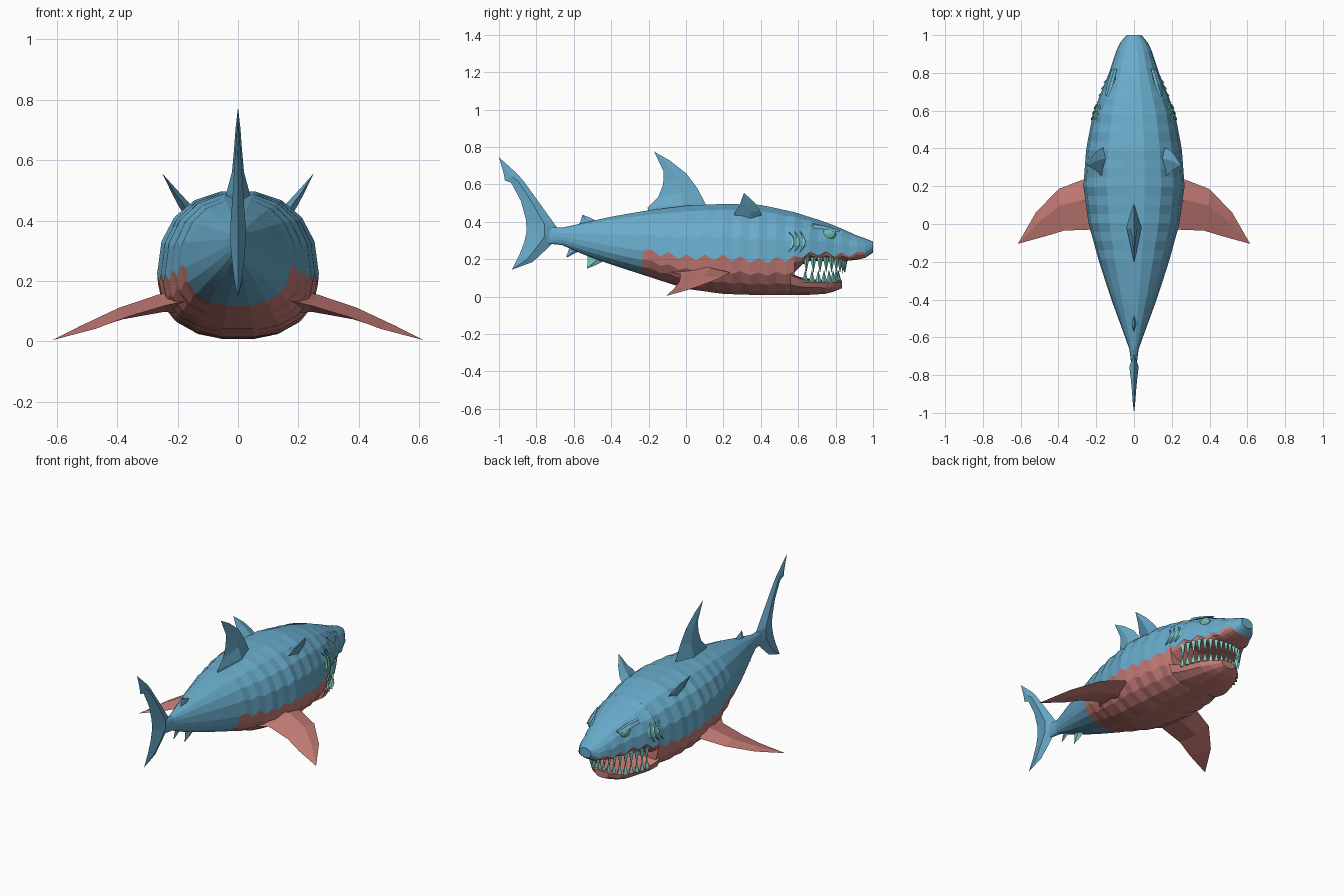
import bpy
import bmesh
from math import sin, cos, pi, radians
from mathutils import Vector, Matrix

cube = bpy.data.objects.get("Cube")
if cube:
    bpy.data.objects.remove(cube, do_unlink=True)


def make_material(name, colour):
    mat = bpy.data.materials.new(name)
    mat.use_nodes = True
    mat.diffuse_color = (*colour, 1)
    bsdf = next(n for n in mat.node_tree.nodes if n.type == 'BSDF_PRINCIPLED')
    bsdf.inputs["Base Color"].default_value = (*colour, 1)
    return mat


BLUE = make_material("skin blue", (0.14, 0.41, 0.6))
RED = make_material("belly red", (0.56, 0.2, 0.18))
TEAL = make_material("pale teal", (0.2, 0.62, 0.53))
GREEN = make_material("eye green", (0.16, 0.5, 0.42))


def add_object(name, bm, *materials):
    bmesh.ops.remove_doubles(bm, verts=bm.verts, dist=0.0005)
    bmesh.ops.recalc_face_normals(bm, faces=bm.faces)
    mesh = bpy.data.meshes.new(name)
    bm.to_mesh(mesh)
    bm.free()
    for mat in materials:
        mesh.materials.append(mat)
    obj = bpy.data.objects.new(name, mesh)
    bpy.context.scene.collection.objects.link(obj)
    return obj


def sample(profile, y):
    """Interpolate the half width, top, bottom and colour line at y."""
    for a, b in zip(profile, profile[1:]):
        if y <= b[0]:
            break
    f = min(1, max(0, (y - a[0]) / (b[0] - a[0])))
    return [p + (q - p) * f for p, q in zip(a[1:], b[1:])]


def rounded(v, power=2 / 2.25):
    return (1 if v >= 0 else -1) * abs(v) ** power


def loft(name, profile, steps, half, upper, lower, zigzag=0.0):
    """Rounded sections along y; the lower half is red on the belly range."""
    bm = bmesh.new()
    start, end = profile[0][0], profile[-1][0]
    rings = []
    for i in range(steps + 1):
        y = start + (end - start) * i / steps
        w, top, bottom, line = sample(profile, y)
        if -0.22 < y < 0.92:
            line += zigzag * (1 if i % 2 == 0 else -1)
        ring = []
        for j in range(2 * half):
            a = pi * j / half
            h = top - line if j <= half else line - bottom
            ring.append(bm.verts.new((w * rounded(cos(a)), y, line + h * rounded(sin(a)))))
        rings.append(ring)
    for r, s in zip(rings, rings[1:]):
        for j in range(2 * half):
            k = (j + 1) % (2 * half)
            face = bm.faces.new((r[j], r[k], s[k], s[j]))
            y = face.calc_center_median().y
            if j >= half and -0.25 < y < 0.96:
                face.material_index = 1
    bm.faces.new(rings[0])
    cap = bm.faces.new(rings[-1])
    cap.material_index = 1 if name == "body" else 0
    return add_object(name, bm, upper, lower)


def fin(name, sections, normal, mat, side=1):
    """Lens-shaped fin lofted through (leading point, trailing point, half thickness)."""
    bm = bmesh.new()
    normal = Vector(normal).normalized()
    rings = []
    for lead, trail, t in sections:
        lead, trail = Vector(lead), Vector(trail)
        mid = lead.lerp(trail, 0.4)
        ring = []
        for p in (lead, mid + normal * t, trail, mid - normal * t):
            ring.append(bm.verts.new((p.x * side, p.y, p.z)))
        rings.append(ring)
    for r, s in zip(rings, rings[1:]):
        for j in range(4):
            k = (j + 1) % 4
            bm.faces.new((r[j], r[k], s[k], s[j]))
    bm.faces.new(rings[0])
    bm.faces.new(rings[-1])
    return add_object(name, bm, mat)


def flat_fin(name, sections, mat):
    """Upright fin on the centre plane from (lead y, z, trail y, z, thickness)."""
    full = [((0, a, b), (0, c, d), t) for a, b, c, d, t in sections]
    return fin(name, full, (1, 0, 0), mat)


# Body, upper head and lower jaw: y, half width, top, bottom, colour line
BODY = [(-0.76, 0.012, 0.375, 0.285, 0.33), (-0.66, 0.025, 0.37, 0.275, 0.32),
        (-0.55, 0.065, 0.395, 0.225, 0.3), (-0.4, 0.12, 0.43, 0.17, 0.27),
        (-0.2, 0.185, 0.465, 0.105, 0.24), (0, 0.24, 0.49, 0.04, 0.21),
        (0.2, 0.268, 0.5, 0.012, 0.21), (0.4, 0.253, 0.495, 0.006, 0.19),
        (0.58, 0.218, 0.455, 0.006, 0.205)]
HEAD = [(0.58, 0.218, 0.455, 0.13, 0.205), (0.64, 0.197, 0.435, 0.19, 0.225),
        (0.72, 0.165, 0.41, 0.19, 0.23), (0.8, 0.132, 0.38, 0.185, 0.225),
        (0.9, 0.1, 0.335, 0.195, 0.225), (0.94, 0.085, 0.315, 0.2, 0.23),
        (0.98, 0.062, 0.31, 0.215, 0.245), (1, 0.04, 0.295, 0.235, 0.265)]
JAW = [(0.56, 0.212, 0.125, 0.006, 0.115), (0.62, 0.192, 0.1, 0.006, 0.09),
       (0.74, 0.142, 0.088, 0.013, 0.078), (0.8, 0.1, 0.085, 0.028, 0.075),
       (0.835, 0.05, 0.088, 0.045, 0.078)]
loft("body", BODY, 28, 9, BLUE, RED, 0.015)
loft("head", HEAD, 10, 9, BLUE, RED, 0.012)
loft("lower_jaw", JAW, 6, 7, RED, RED)


def skin_x(y, z):
    """Half width of the skin at a point above the colour line."""
    w, top, _, line = sample(BODY if y < 0.58 else HEAD, y)
    f = min(1, max(0, (z - line) / (top - line)))
    return w * (1 - f ** 2.25) ** (1 / 2.25)


# Fins on the centre plane
flat_fin("dorsal_fin", [
    (0.12, 0.46, -0.2, 0.45, 0.045), (0.1, 0.505, -0.205, 0.475, 0.038),
    (0.06, 0.58, -0.15, 0.53, 0.02), (0, 0.66, -0.122, 0.6, 0.013),
    (-0.09, 0.73, -0.12, 0.67, 0.008), (-0.17, 0.775, -0.17, 0.775, 0)], BLUE)
flat_fin("tail_fin", [
    (-0.93, 0.145, -0.93, 0.145, 0), (-0.82, 0.185, -0.89, 0.225, 0.012),
    (-0.75, 0.25, -0.865, 0.29, 0.02), (-0.69, 0.31, -0.853, 0.345, 0.025),
    (-0.69, 0.37, -0.855, 0.41, 0.025), (-0.79, 0.51, -0.882, 0.51, 0.016),
    (-0.87, 0.62, -0.935, 0.61, 0.01), (-0.9, 0.655, -0.968, 0.62, 0.008),
    (-0.95, 0.7, -0.975, 0.66, 0.005), (-1, 0.745, -1, 0.745, 0)], BLUE)
flat_fin("second_dorsal_fin", [
    (-0.47, 0.4, -0.58, 0.375, 0.014), (-0.52, 0.425, -0.565, 0.4, 0.009),
    (-0.55, 0.437, -0.555, 0.435, 0.001)], BLUE)
flat_fin("anal_fin", [
    (-0.42, 0.2, -0.53, 0.235, 0.015), (-0.48, 0.17, -0.525, 0.19, 0.009),
    (-0.53, 0.15, -0.53, 0.15, 0)], TEAL)
flat_fin("rear_anal_fin", [
    (-0.56, 0.25, -0.62, 0.27, 0.01), (-0.635, 0.21, -0.64, 0.215, 0.001)], BLUE)

# Paired parts on both sides
for side, label in ((1, "left"), (-1, "right")):
    fin(label + "_pectoral_fin", [
        ((0.16, 0.22, 0.13), (0.14, -0.13, 0.14), 0.045),
        ((0.27, 0.235, 0.13), (0.235, -0.03, 0.12), 0.03),
        ((0.4, 0.185, 0.1), (0.37, -0.035, 0.08), 0.02),
        ((0.52, 0.06, 0.052), (0.47, -0.065, 0.042), 0.012),
        ((0.615, -0.105, 0.004), (0.615, -0.105, 0.004), 0)],
        (0.3, 0, 0.95), RED, side)

    fin(label + "_upper_fin", [
        ((0.15, 0.41, 0.42), (0.16, 0.25, 0.42), 0.022),
        ((0.185, 0.395, 0.46), (0.185, 0.265, 0.46), 0.016),
        ((0.215, 0.365, 0.505), (0.205, 0.285, 0.485), 0.01),
        ((0.25, 0.31, 0.555), (0.25, 0.31, 0.555), 0)],
        (0.85, 0, -0.5), BLUE, side)

    # Curved gill strips laid on the skin
    for g in range(3):
        strip = []
        for i in range(7):
            z = 0.24 + 0.018 * i
            y = 0.55 + 0.03 * g + 0.025 * sin(pi * i / 6)
            w = 0.001 + 0.008 * sin(pi * i / 6)
            strip.append(((skin_x(y + w, z) + 0.002, y + w, z),
                          (skin_x(y - w, z) + 0.002, y - w, z), 0.005))
        fin("%s_gill_%d" % (label, g + 1), strip, (1, 0, 0), TEAL, side)

    # Eye bulging from the head, with an angry brow above it
    bm = bmesh.new()
    place = Matrix.Translation((side * (skin_x(0.76, 0.335) - 0.008), 0.76, 0.333))
    bmesh.ops.create_icosphere(bm, subdivisions=2, radius=1,
                               matrix=place @ Matrix.Diagonal((0.022, 0.043, 0.031, 1)))
    add_object(label + "_eye", bm, GREEN)
    fin(label + "_brow", [
        ((0.135, 0.675, 0.395), (0.155, 0.68, 0.365), 0.004),
        ((0.11, 0.74, 0.38), (0.143, 0.74, 0.36), 0.008),
        ((0.09, 0.82, 0.355), (0.118, 0.82, 0.345), 0.006)],
        (0.5, 0, 0.85), BLUE, side)


def tooth_row(name, count, wide, deep, root, tip):
    """Pointed teeth along a half ellipse around the mouth."""
    bm = bmesh.new()
    for i in range(count):
        a = radians(10 + 160 * i / (count - 1))
        flip = Matrix.Rotation(pi if tip < root else 0, 4, 'X')
        spot = Matrix.Translation((wide * cos(a), 0.6 + deep * sin(a), (root + tip) / 2))
        bmesh.ops.create_cone(bm, cap_ends=True, segments=4, radius1=0.017, radius2=0,
                              depth=abs(tip - root), matrix=spot @ flip)
    add_object(name, bm, TEAL)


tooth_row("upper_teeth", 19, 0.18, 0.25, 0.212, 0.125)
tooth_row("lower_teeth", 17, 0.178, 0.215, 0.075, 0.145)
